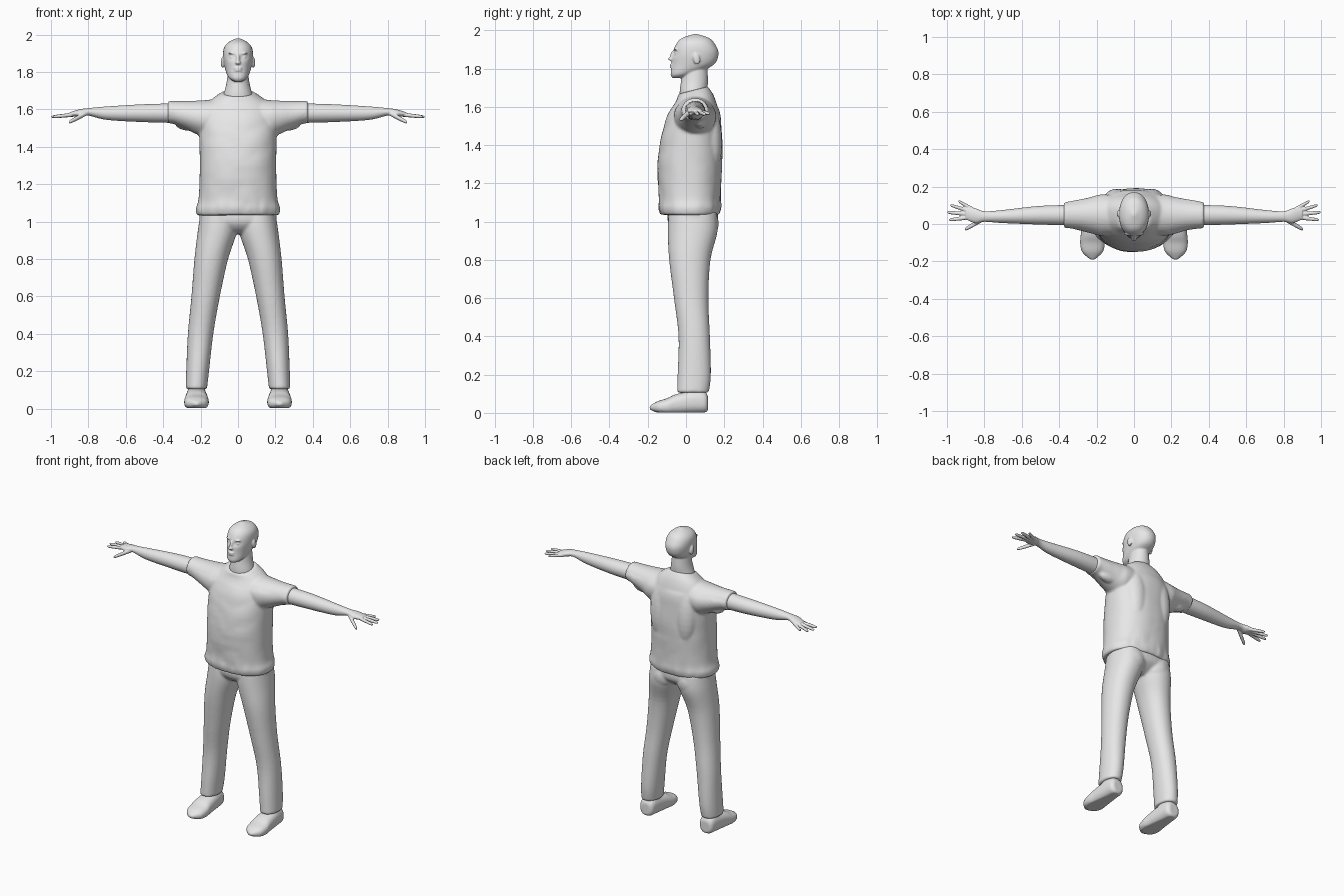
import bpy, bmesh, math
from mathutils import Matrix, Vector, noise

cube = bpy.data.objects.get("Cube")
if cube:
    bpy.data.objects.remove(cube)

grey = bpy.data.materials.new("light grey")
grey.use_nodes = True
grey.diffuse_color = (0.8, 0.8, 0.8, 1)
grey.node_tree.nodes["Principled BSDF"].inputs["Base Color"].default_value = grey.diffuse_color

X, Y, Z = range(3)
BOTH = (1, -1)


def spline(a, b, c, d, t):
    """Smooth curve value between b and c."""
    return b + t * (c - a + t * (2 * a - 5 * b + 4 * c - d + t * (3 * (b - c) + d - a))) / 2


def straight(centre, rows):
    """Stations that all share the same first centre coordinate."""
    return [(position, centre, *rest) for position, *rest in rows]


def loft(bm, axis, stations, sides=(1,), power=1.0, segments=40, steps=5):
    """Closed tube through stations (position, centre, centre, radius, radius)."""
    padded = [stations[0], *stations, stations[-1]]
    dense = [[spline(*values, k / steps) for values in zip(*padded[i:i + 4])]
             for i in range(len(padded) - 3) for k in range(steps)] + [stations[-1]]
    made = []
    for side in sides:
        rings = []
        for position, centre_u, centre_w, radius_u, radius_w in dense:
            ring = []
            for k in range(segments):
                angle = math.tau * k / segments
                u, w = math.cos(angle), math.sin(angle)
                point = [centre_u + radius_u * math.copysign(abs(u) ** power, u),
                         centre_w + radius_w * math.copysign(abs(w) ** power, w)]
                point.insert(axis, position)
                point[X] *= side
                ring.append(bm.verts.new(point))
            rings.append(ring)
            made += ring
        for low, high in zip(rings, rings[1:]):
            for k in range(segments):
                n = (k + 1) % segments
                bm.faces.new((low[k], low[n], high[n], high[k]))
        bm.faces.new(rings[0])
        bm.faces.new(rings[-1])
    return made


def digit(bm, start, end, radius):
    """Finger that runs mainly along x and narrows to a rounded tip."""
    start, end = Vector(start), Vector(end)
    stations = []
    for t, scale in ((0, 1), (0.5, 1), (0.9, 0.8), (1, 0.3)):
        stations.append((*start.lerp(end, t), radius * scale, radius * scale))
    loft(bm, X, stations, segments=14)


def blob(bm, centre, radii, sides=(1,), tilt=0):
    """Ellipsoid, tilted about x and repeated on each side."""
    for side in sides:
        place = Matrix.Translation((centre[X] * side, centre[Y], centre[Z]))
        turn = Matrix.Rotation(tilt, 4, 'X')
        size = Matrix.Diagonal((*radii, 1))
        bmesh.ops.create_uvsphere(bm, u_segments=20, v_segments=14, radius=1,
                                  matrix=place @ turn @ size)


def finish(name, bm, voxel, smooth, mirror=False):
    """Fuse the overlapping volumes into one smooth skin."""
    bmesh.ops.recalc_face_normals(bm, faces=bm.faces)
    mesh = bpy.data.meshes.new(name)
    bm.to_mesh(mesh)
    bm.free()
    mesh.materials.append(grey)
    mesh.shade_smooth()
    ob = bpy.data.objects.new(name, mesh)
    bpy.context.collection.objects.link(ob)
    fuse = ob.modifiers.new("Fuse", 'REMESH')
    fuse.mode = 'VOXEL'
    fuse.voxel_size = voxel
    fuse.use_smooth_shade = True
    relax = ob.modifiers.new("Relax", 'SMOOTH')
    relax.factor = 0.5
    relax.iterations = smooth
    if mirror:
        ob.modifiers.new("Mirror", 'MIRROR')


# Head: skull and jaw, with pressed-in eye sockets
bm = bmesh.new()
skull = loft(bm, Z, straight(0, [
    (1.75, -.045, .02, .025), (1.77, -.02, .05, .06), (1.82, .035, .07, .11),
    (1.88, .05, .08, .12), (1.93, .05, .075, .1), (1.96, .05, .05, .07),
    (1.98, .05, .01, .01)]), power=.93)
for v in skull:
    if v.co.y < 0:
        away = Vector(((abs(v.co.x) - .03) / .02, (v.co.z - 1.88) / .013))
        v.co.y += .013 * math.exp(-away.length_squared)
# Eyes, brows, nose and lips
blob(bm, (.03, -.045, 1.88), (.015, .014, .009), BOTH)
blob(bm, (.03, -.052, 1.9), (.022, .011, .006), BOTH)
blob(bm, (0, -.072, 1.87), (.009, .011, .03), tilt=-.35)
blob(bm, (0, -.078, 1.85), (.015, .015, .01))
for height in (1.82, 1.808):
    blob(bm, (0, -.073, height), (.022, .012, .006))
# Ears
blob(bm, (.083, .055, 1.85), (.009, .018, .03), BOTH, tilt=.2)
# Neck
loft(bm, Z, straight(0, [(1.62, .05, .09, .08), (1.68, .04, .077, .073),
                         (1.74, .045, .062, .07), (1.83, .05, .05, .06)]))
finish("head_and_neck", bm, .005, 3)

# Arms with palms
bm = bmesh.new()
loft(bm, X, [
    (.3, .047, 1.58, .055, .053), (.5, .047, 1.58, .05, .048), (.7, .04, 1.58, .035, .036),
    (.8, .04, 1.587, .028, .02), (.85, .045, 1.58, .04, .02), (.9, .055, 1.575, .03, .01)])
# Fingers fanned out from the wrist, the middle one longest
wrist = Vector((.8, .045, 1.58))
for k in range(4):
    fan = math.radians(12 * k - 7)
    aim = Vector((math.cos(fan), math.sin(fan), -.1))
    digit(bm, wrist + aim * .06, wrist + aim * (.2 - .01 * (k - 1) ** 2), .0105)
# Thumb
digit(bm, (.8, .03, 1.585), (.905, -.03, 1.53), .013)
finish("arms", bm, .004, 3, mirror=True)

# Shirt body with a sloping neckline
bm = bmesh.new()
cloth = loft(bm, Z, straight(0, [
    (1.035, .02, .22, .15), (1.07, .02, .225, .16), (1.13, .02, .21, .16),
    (1.3, .02, .204, .168), (1.45, .03, .207, .156), (1.54, .04, .204, .14),
    (1.6, .047, .185, .118), (1.65, .047, .145, .096), (1.69, .037, .09, .077)]),
    power=.88, segments=64)
for v in cloth:
    rise = max(v.co.z - 1.6, 0)
    v.co.z += (v.co.y - .05) * rise * 2.8
# Shoulder blades, leaving a furrow along the spine
blob(bm, (.09, .125, 1.44), (.075, .063, .19), BOTH, tilt=.06)
# Sleeves
cloth += loft(bm, X, straight(.047, [
    (.08, 1.56, .105, .1), (.17, 1.55, .108, .1), (.22, 1.557, .096, .09),
    (.28, 1.57, .08, .075), (.34, 1.583, .07, .062), (.375, 1.586, .067, .06)]),
    BOTH, segments=48)
# Loose sagging cloth behind the armpits
blob(bm, (.25, .075, 1.52), (.085, .035, .035), BOTH)
# Soft cloth folds, stronger toward the hem
for v in cloth:
    fold = noise.noise(v.co * 8)
    hem = math.exp(-((v.co.z - 1.06) / .05) ** 2)
    ripple = math.sin(14 * math.atan2(v.co.y - .02, v.co.x)) * hem
    if v.co.z < 1.6:
        v.co.y += math.copysign(.008 * fold + .003 * ripple, v.co.y - .03)
        v.co.z += .006 * fold * hem
finish("shirt", bm, .008, 4)

# Trousers: pelvis and legs
bm = bmesh.new()
loft(bm, Z, straight(0, [(.935, .03, .06, .06), (.96, .03, .14, .1), (1, .035, .2, .13),
                         (1.06, .035, .205, .13)]), power=.9)
loft(bm, Z, [
    (.105, .223, .036, .057, .083), (.2, .216, .043, .061, .087), (.4, .2, .043, .068, .082),
    (.6, .173, .027, .076, .09), (.8, .143, .02, .09, .108), (.95, .11, .035, .105, .13),
    (1.05, .105, .035, .095, .125)], BOTH, power=.94)
# Seat
blob(bm, (.095, .095, .99), (.085, .076, .09), BOTH)
finish("trousers", bm, .008, 4)

# Shoes with flat soles
bm = bmesh.new()
shoe = loft(bm, Y, straight(.222, [
    (.115, .05, .03, .035), (.1, .055, .048, .054), (.05, .058, .055, .06),
    (-.05, .045, .062, .053), (-.1, .034, .066, .042), (-.15, .03, .055, .03),
    (-.19, .027, .012, .009)]), power=.82)
for v in shoe:
    v.co.z = max(v.co.z, .003)
# Ankles
loft(bm, Z, straight(.222, [(.05, .04, .045, .06), (.15, .04, .045, .06)]))
finish("shoes", bm, .006, 3, mirror=True)
